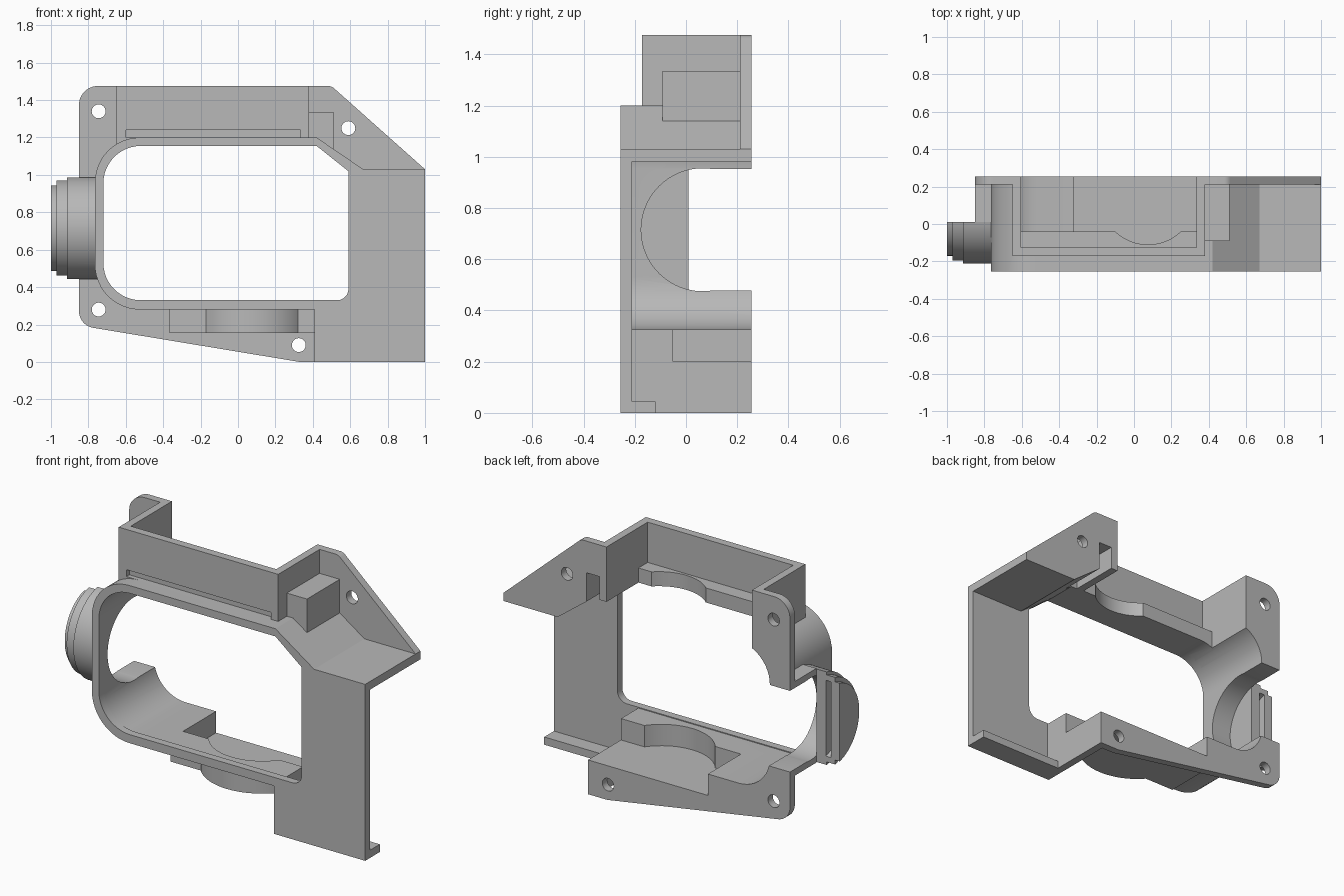
import bpy, bmesh, math
from mathutils import Vector, Matrix

if "Cube" in bpy.data.objects:
    bpy.data.objects.remove(bpy.data.objects["Cube"])

grey = bpy.data.materials.new("light grey")
grey.diffuse_color = (0.48, 0.48, 0.48, 1)
grey.use_nodes = True
grey.node_tree.nodes["Principled BSDF"].inputs["Base Color"].default_value = grey.diffuse_color


def make(bm, name):
    bmesh.ops.recalc_face_normals(bm, faces=bm.faces)
    me = bpy.data.meshes.new(name)
    bm.to_mesh(me)
    bm.free()
    me.materials.append(grey)
    ob = bpy.data.objects.new(name, me)
    bpy.context.collection.objects.link(ob)
    return ob


def prism(name, pts, y0, y1):
    """Extrude an outline of (x, z, corner radius) points along y."""
    out, n = [], len(pts)
    for i, p in enumerate(pts):
        c, r = Vector(p[:2]), (p[2] if len(p) > 2 else 0)
        if not r:
            out.append(c)
            continue
        a = (Vector(pts[i - 1][:2]) - c).normalized()
        b = (Vector(pts[(i + 1) % n][:2]) - c).normalized()
        half = a.angle(b) / 2
        mid = c + (a + b).normalized() * r / math.sin(half)
        s = c + a * r / math.tan(half) - mid
        e = c + b * r / math.tan(half) - mid
        ang = s.angle(e)
        for k in range(13):
            t = k / 12
            out.append(mid + (s * math.sin((1 - t) * ang) + e * math.sin(t * ang)) / math.sin(ang))
    bm = bmesh.new()
    f = bm.faces.new([bm.verts.new((p.x, y0, p.y)) for p in out])
    g = bmesh.ops.extrude_face_region(bm, geom=[f])
    bmesh.ops.translate(bm, vec=(0, y1 - y0, 0),
                        verts=[v for v in g["geom"] if isinstance(v, bmesh.types.BMVert)])
    return make(bm, name)


def box(name, x0, x1, y0, y1, z0, z1):
    return prism(name, [(x0, z0), (x1, z0), (x1, z1), (x0, z1)], y0, y1)


def cyl(name, axis, centre, r, a, b, seg=64):
    """Cylinder from a to b along the axis; centre gives the other two coordinates."""
    bm = bmesh.new()
    bmesh.ops.create_cone(bm, cap_ends=True, segments=seg, radius1=r, radius2=r, depth=b - a)
    m, u, v = (a + b) / 2, *centre
    loc, rot = {"X": ((m, u, v), Matrix.Rotation(math.pi / 2, 4, "Y")),
                "Y": ((u, m, v), Matrix.Rotation(math.pi / 2, 4, "X")),
                "Z": ((u, v, m), Matrix.Identity(4))}[axis]
    bm.transform(Matrix.Translation(loc) @ rot)
    return make(bm, name)


def combine(target, others, op):
    for o in others:
        m = target.modifiers.new("bool", "BOOLEAN")
        m.operation, m.solver, m.object = op, "EXACT", o
        bpy.context.view_layer.objects.active = target
        bpy.ops.object.modifier_apply(modifier=m.name)
        bpy.data.objects.remove(o)


# Main shell outline with front plate
body = prism("gear_case", [
    (-.765, .28, .24), (.41, .28), (.41, 0), (1, 0), (1, 1.03), (.67, 1.03),
    (.42, 1.2), (-.765, 1.2, .24)], -.255, .255)

# Rear mounting flange
flange = prism("flange", [
    (-.85, .195, .09), (.33, 0), (.455, 0), (.455, .5), (.7, .9), (1, 1.03),
    (.5, 1.475, .05), (-.85, 1.475, .1)], .21, .255)

# Stepped half-round shaft collar
AX = (.065, .715)
collar = cyl("collar", "X", AX, .277, -.915, -.735, 96)
combine(collar, [cyl("step_a", "X", AX, .26, -.97, -.9, 96),
                 cyl("step_b", "X", AX, .235, -1, -.95, 96)], "UNION")
combine(collar, [box("trim", -1.2, -.5, .01, .6, 0, 1.4)], "DIFFERENCE")

# Bearing boss below, trimmed at the back
boss = cyl("boss", "Z", (.075, .12), .33, .155, .3)
combine(boss, [box("trim", -1, 1, .23, .8, 0, 1)], "DIFFERENCE")

combine(body, [
    flange, collar,
    box("shaft_block", -.85, -.73, .01, .255, .44, .99),
    box("upper_box", -.65, .38, -.172, .255, 1.14, 1.475),
    box("side_block", .36, .51, -.092, .23, 1.1, 1.335),
    box("lower_pocket", -.365, .43, -.1, .255, .155, .3),
    boss], "UNION")

# Hollow interior, openings, shaft bore with groove and screw holes
cuts = [
    prism("interior", [(-.72, .325, .2), (.455, .325), (.455, .045), (1.2, .045), (1.2, .982),
                       (.65, .982), (.42, 1.155), (-.72, 1.155, .2)], -.21, .5),
    box("open_base", .455, 1.2, -.12, .5, -.2, .2),
    prism("window", [(-.72, .33, .2), (.59, .33, .06), (.59, 1.02), (.42, 1.155),
                     (-.72, 1.155, .2)], -.5, -.19),
    box("upper_hollow", -.605, .335, -.125, .5, 1.24, 1.7),
    box("upper_gap", -.605, .335, -.04, .5, 1.1, 1.3),
    cyl("upper_seat", "Z", (.075, .144), .254, 1.1, 1.4),
    box("front_slot", -.6, .335, -.21, -.145, 1.2, 1.24),
    box("side_hollow", .38, .465, -.045, .5, 1.05, 1.29),
    box("pocket_hollow", -.32, .7, -.05, .5, .2, .4),
    cyl("lower_seat", "Z", (.075, .12), .285, .2, .4),
    cyl("bore", "X", AX, .21, -1.2, -.6, 96),
    cyl("bore_wide", "X", AX, .24, -.85, -.6, 96),
    cyl("groove", "X", AX, .228, -.945, -.91, 96),
    box("shaft_slot", -.9, -.6, .065, .5, .478, .952),
]
for i, p in enumerate([(-.745, 1.34), (-.745, .28), (.59, 1.25), (.325, .09)]):
    cuts.append(cyl("screw_hole", "Y", p, .037, .1, .4, 32))
combine(body, cuts, "DIFFERENCE")

bpy.ops.object.select_all(action="DESELECT")
body.select_set(True)
bpy.context.view_layer.objects.active = body
bpy.ops.object.shade_smooth_by_angle(angle=math.radians(25))
